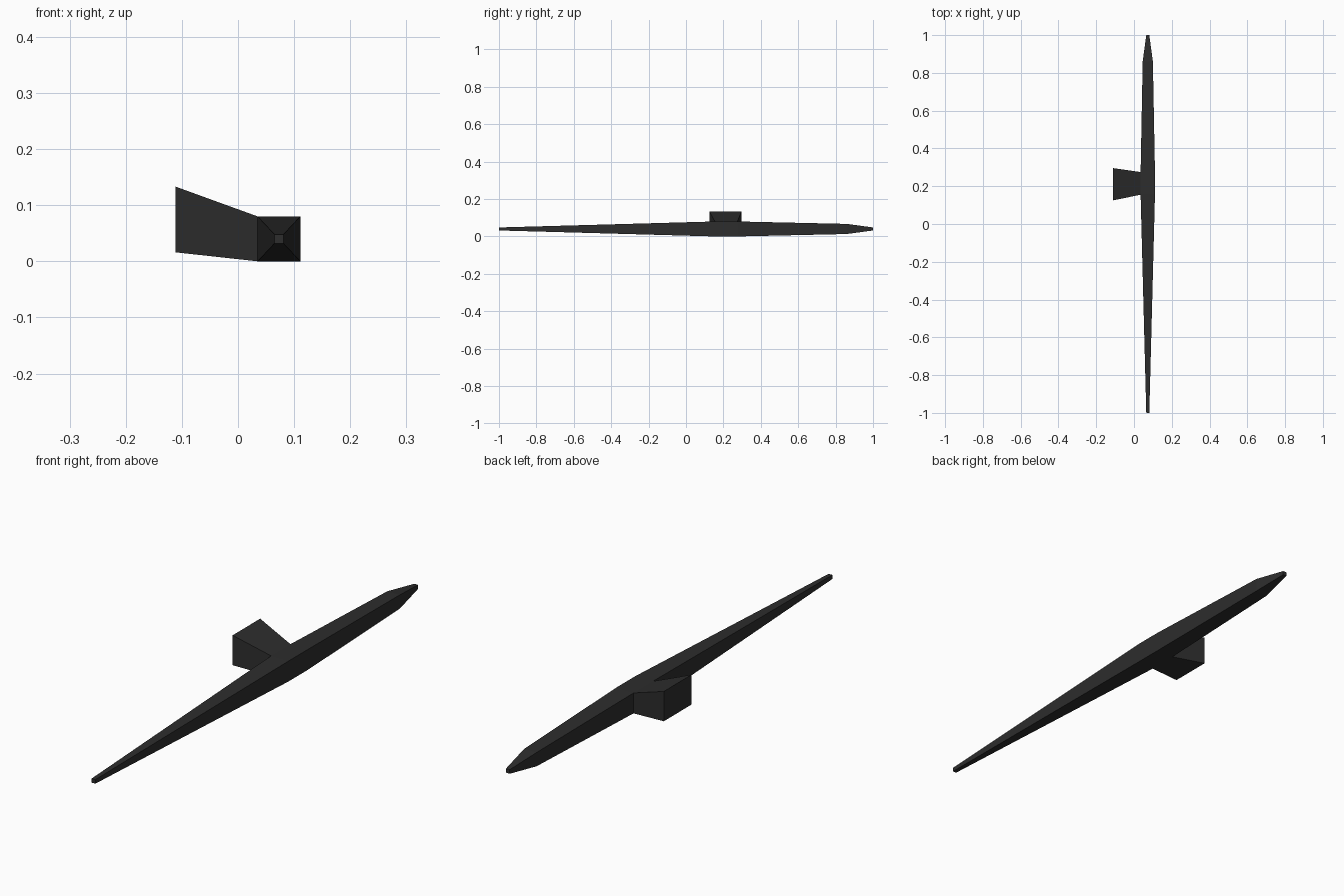
import bpy
import bmesh

if "Cube" in bpy.data.objects:
    bpy.data.objects.remove(bpy.data.objects["Cube"])

dark = bpy.data.materials.new("charcoal")
dark.diffuse_color = (0.026, 0.026, 0.026, 1)
dark.use_nodes = True
dark.node_tree.nodes["Principled BSDF"].inputs["Base Color"].default_value = dark.diffuse_color


def loft(name, rings):
    """Skin a list of four-point rings and cap both ends."""
    bm = bmesh.new()
    loops = [[bm.verts.new(p) for p in ring] for ring in rings]
    for a, b in zip(loops, loops[1:]):
        for i in range(4):
            j = (i + 1) % 4
            bm.faces.new((a[i], a[j], b[j], b[i]))
    bm.faces.new(loops[0])
    bm.faces.new(loops[-1])
    bmesh.ops.recalc_face_normals(bm, faces=bm.faces)
    mesh = bpy.data.meshes.new(name)
    bm.to_mesh(mesh)
    bm.free()
    mesh.materials.append(dark)
    obj = bpy.data.objects.new(name, mesh)
    bpy.context.collection.objects.link(obj)
    return obj


# Long tapered pod: station y, half width, half height
CX, CZ = 0.073, 0.04
stations = [(-1.0, 0.008, 0.008), (0.155, 0.038, 0.04), (0.275, 0.038, 0.04),
            (0.86, 0.027, 0.027), (1.0, 0.008, 0.008)]
loft("tapered_body", [[(CX + sx * w, y, CZ + sz * h)
                       for sx, sz in ((-1, -1), (1, -1), (1, 1), (-1, 1))]
                      for y, w, h in stations])

# Flared side mount: x, y range, z range
mount = [(-0.111, 0.125, 0.296, 0.016, 0.133), (0.035, 0.155, 0.275, 0.0, 0.08)]
loft("side_mount", [[(x, y0, z0), (x, y1, z0), (x, y1, z1), (x, y0, z1)]
                    for x, y0, y1, z0, z1 in mount])
